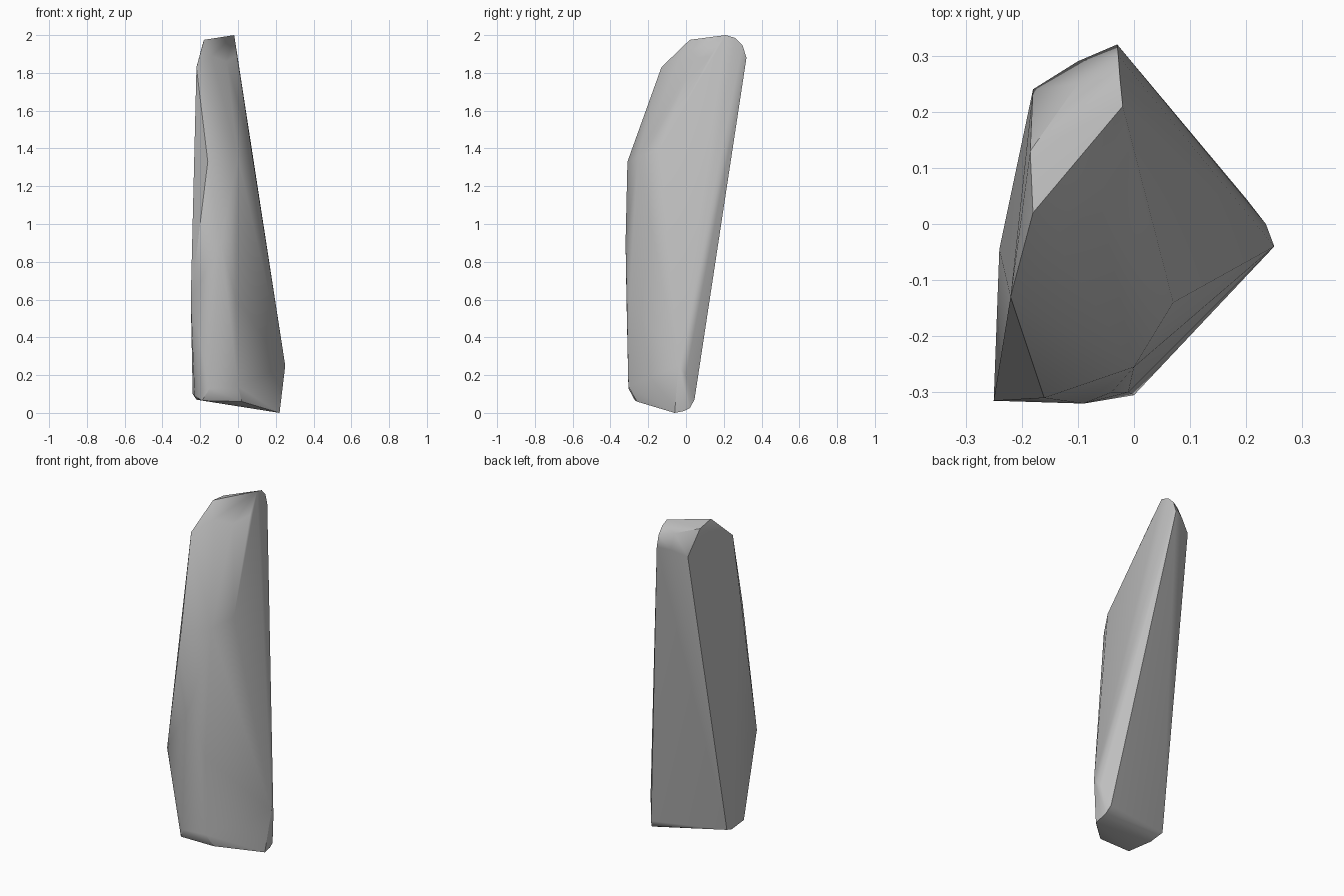
import bpy
import bmesh
import math
from mathutils import Vector

# Remove the default object
default_cube = bpy.data.objects.get("Cube")
if default_cube:
    bpy.data.objects.remove(default_cube, do_unlink=True)


def make_material(name, colour):
    """One flat colour, shown both in the viewport and in a render."""
    material = bpy.data.materials.new(name)
    material.use_nodes = True
    material.diffuse_color = colour
    shader = material.node_tree.nodes["Principled BSDF"]
    shader.inputs["Base Color"].default_value = colour
    shader.inputs["Roughness"].default_value = 0.9
    return material


def make_chiselled_stone(name, corner_groups, material):
    """Wrap flat planes around the corner points, then merge coplanar faces."""
    bm = bmesh.new()
    for group in corner_groups:
        for corner in group:
            bm.verts.new(Vector(corner))
    hull = bmesh.ops.convex_hull(bm, input=bm.verts[:])
    loose = set(hull["geom_interior"]) | set(hull["geom_unused"])
    loose_verts = [item for item in loose if isinstance(item, bmesh.types.BMVert)]
    bmesh.ops.delete(bm, geom=loose_verts, context="VERTS")
    bmesh.ops.dissolve_limit(bm, angle_limit=math.radians(1),
                             verts=bm.verts[:], edges=bm.edges[:])
    bmesh.ops.triangulate(bm, faces=[f for f in bm.faces if len(f.verts) > 4])
    bmesh.ops.recalc_face_normals(bm, faces=bm.faces[:])
    mesh = bpy.data.meshes.new(name)
    bm.to_mesh(mesh)
    bm.free()
    mesh.materials.append(material)
    stone = bpy.data.objects.new(name, mesh)
    bpy.context.collection.objects.link(stone)
    return stone


# Sloping foot, rounded up into the back face
foot = [(-.19, -.27, .065), (.02, -.26, .06), (.22, -.06, 0), (.22, -.01, .01),
        (.215, .02, .025), (.2, .045, .07), (-.22, -.12, .07),
        (-.24, -.045, .1), (-.23, -.22, .09)]

# Wide lower body with its front ridge and right corner
body = [(-.25, -.315, .6), (-.15, -.305, .13), (0, -.305, .14), (-.01, -.3, .6),
        (-.09, -.32, .9), (-.04, -.3, .93), (.25, -.04, .25), (.235, 0, .2),
        (.14, -.105, .93)]

# Shoulder where the front starts to lean back
shoulder = [(-.16, -.31, 1.33), (0, -.255, 1.355), (.07, -.14, 1.4)]

# Narrow rounded crown
crown = [(-.22, -.13, 1.83), (-.14, -.03, 1.89), (-.06, .04, 1.86),
         (-.18, .02, 1.975), (-.185, .13, 1.96), (-.18, .24, 1.83),
         (-.01, .13, 1.89), (-.02, .21, 2), (-.025, .26, 1.985),
         (-.028, .3, 1.945), (-.03, .32, 1.88), (-.1, .25, 1.955), (-.1, .29, 1.87)]

stone_grey = make_material("stone grey", (.52, .52, .52, 1))
rock = make_chiselled_stone("standing_rock", (foot, body, shoulder, crown), stone_grey)

# Soft facets with crisp edges where the planes turn sharply
bpy.ops.object.select_all(action="DESELECT")
rock.select_set(True)
bpy.context.view_layer.objects.active = rock
bpy.ops.object.shade_smooth_by_angle(angle=math.radians(35))
facets = rock.modifiers.new("Flat facets", "WEIGHTED_NORMAL")
facets.keep_sharp = True
